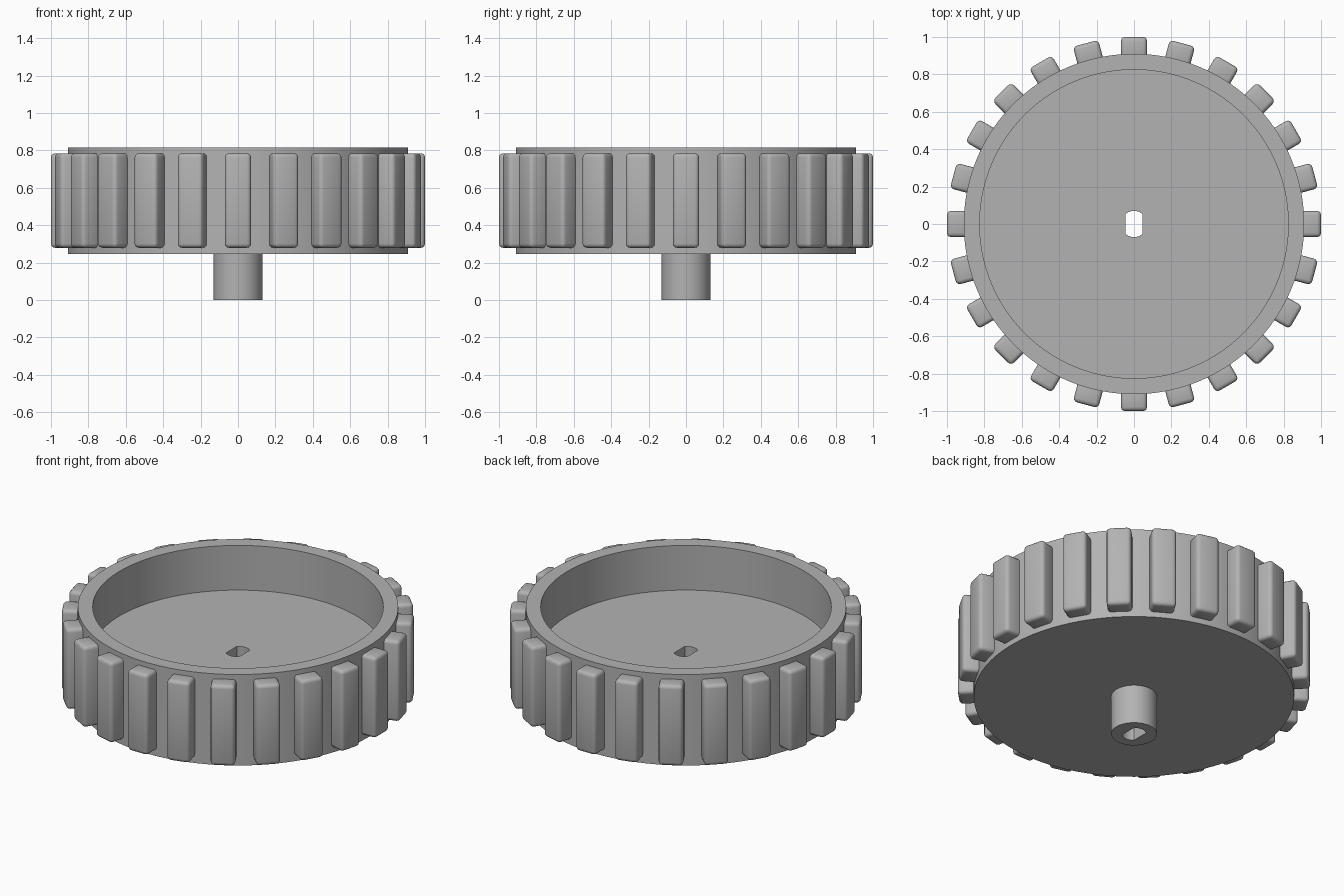
import bpy
import bmesh
from math import cos, sin, pi, radians
from mathutils import Matrix

cube = bpy.data.objects.get("Cube")
if cube:
    bpy.data.objects.remove(cube, do_unlink=True)

# Single plastic colour
GREY = (0.45, 0.45, 0.45, 1)
mat = bpy.data.materials.new("grey_plastic")
mat.use_nodes = True
mat.diffuse_color = GREY
mat.node_tree.nodes["Principled BSDF"].inputs["Base Color"].default_value = GREY

SEGMENTS = 144
TEETH = 24
HOLE_R, HOLE_FLAT = 0.07, 0.045


def finish(bm, name):
    bmesh.ops.recalc_face_normals(bm, faces=bm.faces)
    mesh = bpy.data.meshes.new(name)
    bm.to_mesh(mesh)
    bm.free()
    mesh.materials.append(mat)
    obj = bpy.data.objects.new(name, mesh)
    bpy.context.collection.objects.link(obj)
    bpy.ops.object.select_all(action="DESELECT")
    obj.select_set(True)
    bpy.context.view_layer.objects.active = obj
    bpy.ops.object.shade_smooth_by_angle(angle=radians(35))
    return obj


def ring(bm, radius, z, flat=None):
    limit = flat or radius
    verts = []
    for i in range(SEGMENTS):
        a = 2 * pi * i / SEGMENTS
        x = max(-limit, min(limit, radius * cos(a)))
        verts.append(bm.verts.new((x, radius * sin(a), z)))
    return verts


# Cup and stem: a closed turned profile around a shaft hole with two flats
profile = [
    (HOLE_R, 0, HOLE_FLAT),
    (0.13, 0, None),
    (0.13, 0.245, None),
    (0.91, 0.245, None),
    (0.91, 0.815, None),
    (0.825, 0.815, None),
    (0.825, 0.535, None),
    (HOLE_R, 0.535, HOLE_FLAT),
]
bm = bmesh.new()
rings = [ring(bm, *p) for p in profile]
for k, lower in enumerate(rings):
    upper = rings[(k + 1) % len(rings)]
    for i in range(SEGMENTS):
        j = (i + 1) % SEGMENTS
        bm.faces.new((lower[i], lower[j], upper[j], upper[i]))
finish(bm, "wheel_cup")

# Grip ribs: rounded blocks sunk into the rim
bm = bmesh.new()
for i in range(TEETH):
    place = (Matrix.Rotation(2 * pi * i / TEETH, 4, "Z")
             @ Matrix.Translation((0.94, 0, 0.532))
             @ Matrix.Diagonal((0.12, 0.14, 0.505, 1)))
    bmesh.ops.create_cube(bm, size=1, matrix=place)
bmesh.ops.bevel(bm, geom=bm.edges[:], offset=0.022, segments=3,
                profile=0.5, affect="EDGES")
finish(bm, "grip_ribs")
